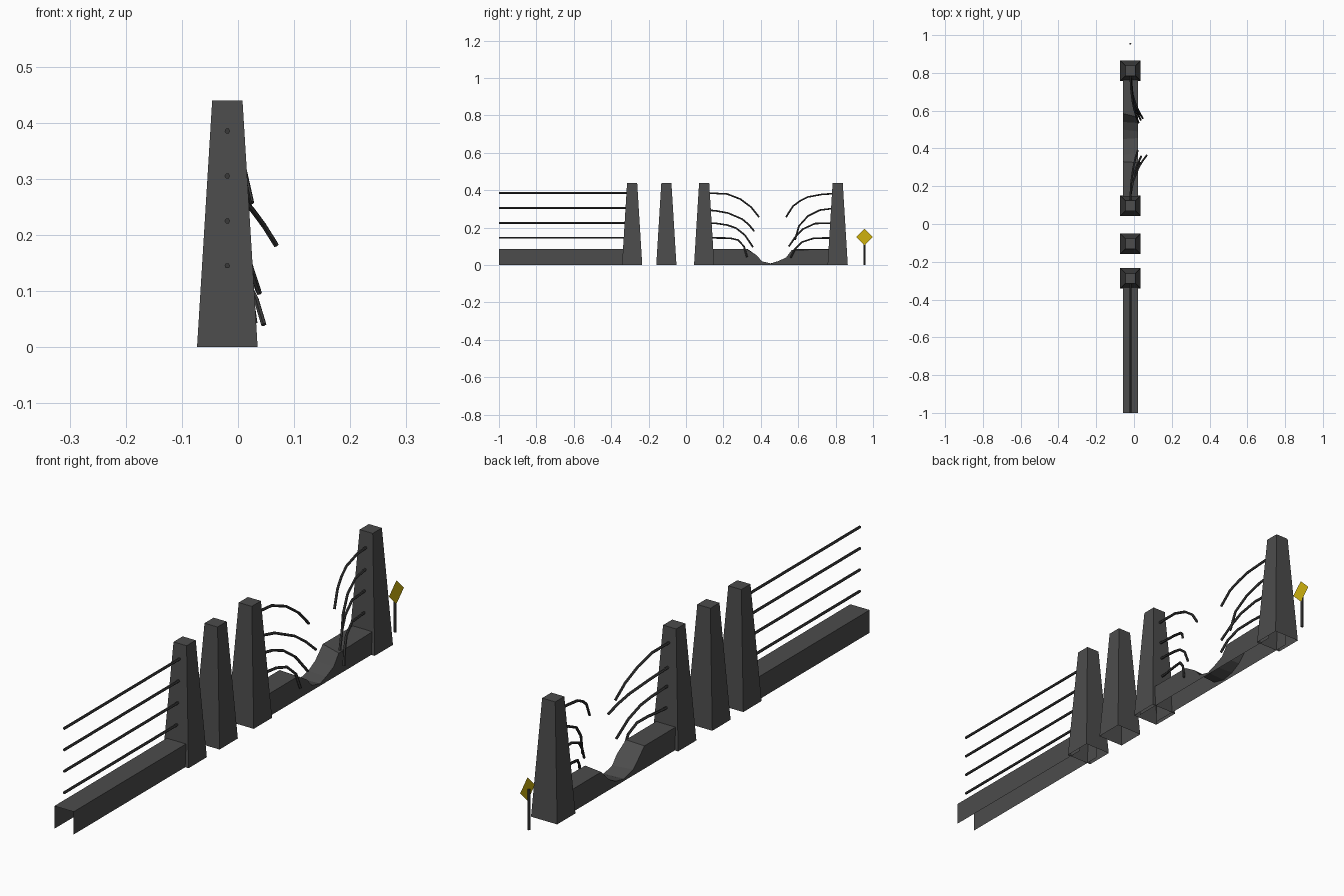
import bpy
import bmesh

if "Cube" in bpy.data.objects:
    bpy.data.objects.remove(bpy.data.objects["Cube"])

CX = -0.019  # centre line of the fence


def material(name, rgb):
    m = bpy.data.materials.new(name)
    m.diffuse_color = (*rgb, 1)
    m.use_nodes = True
    m.node_tree.nodes["Principled BSDF"].inputs["Base Color"].default_value = m.diffuse_color
    return m


concrete = material("dark grey concrete", (0.072, 0.072, 0.072))
metal = material("darker grey metal", (0.042, 0.042, 0.042))
yellow = material("warning yellow", (0.62, 0.44, 0.004))


def mesh_object(name, verts, faces, mat):
    me = bpy.data.meshes.new(name)
    me.from_pydata(verts, [], faces)
    bm = bmesh.new()
    bm.from_mesh(me)
    bmesh.ops.recalc_face_normals(bm, faces=bm.faces)
    bm.to_mesh(me)
    bm.free()
    me.materials.append(mat)
    ob = bpy.data.objects.new(name, me)
    bpy.context.collection.objects.link(ob)
    return ob


def pillar(name, y):
    """Tapered square post, open underneath."""
    corners = [(-1, -1), (1, -1), (1, 1), (-1, 1)]
    verts = [(CX + sx * h, y + sy * h, z)
             for h, z in ((0.054, 0), (0.027, 0.44)) for sx, sy in corners]
    faces = [(i, (i + 1) % 4, 4 + (i + 1) % 4, 4 + i) for i in range(4)]
    mesh_object(name, verts, faces + [(4, 5, 6, 7)], concrete)


def wall(name, left, right):
    """Open channel: two sides and a top that follow (y, z) profiles."""
    verts, faces = [], []
    for (yl, zl), (yr, zr) in zip(left, right):
        xl, xr = CX - 0.04, CX + 0.04
        verts += [(xl, yl, 0), (xl, yl, zl), (xr, yr, zr), (xr, yr, 0)]
    for k in range(len(left) - 1):
        a = 4 * k
        faces += [(a + j, a + j + 1, a + j + 5, a + j + 4) for j in range(3)]
    mesh_object(name, verts, faces, concrete)


def wire(name, points, radius=0.005):
    cu = bpy.data.curves.new(name, 'CURVE')
    cu.dimensions = '3D'
    cu.bevel_depth = radius
    cu.bevel_resolution = 1
    cu.use_fill_caps = True
    sp = cu.splines.new('POLY')
    sp.points.add(len(points) - 1)
    for p, co in zip(sp.points, points):
        p.co = (*co, 1)
    sp.use_smooth = False
    cu.materials.append(metal)
    bpy.context.collection.objects.link(bpy.data.objects.new(name, cu))


def torn_wire(name, yz, end_x):
    """Wire that bends sideways towards its broken end."""
    y0, y1 = yz[0][0], yz[-1][0]
    wire(name, [(CX + (end_x - CX) * ((y - y0) / (y1 - y0)) ** 2.5, y, z)
                for y, z in yz])


# Pillars
for n, y in enumerate((-0.288, -0.105, 0.097, 0.811), 1):
    pillar(f"pillar_{n}", y)

# Base walls: one whole, one broken in the middle
H = 0.085
whole = [(-1, H), (-0.288, H)]
wall("whole_wall", whole, whole)
wall("broken_wall",
     [(0.06, H), (0.33, H), (0.365, 0.05), (0.395, 0.022), (0.45, 0.008),
      (0.50, 0.018), (0.54, 0.04), (0.585, H), (0.811, H)],
     [(0.06, H), (0.325, H), (0.378, 0.052), (0.406, 0.02), (0.455, 0.008),
      (0.49, 0.02), (0.535, 0.04), (0.565, 0.08), (0.811, H)])

# Straight wires
for n, z in enumerate((0.145, 0.225, 0.305, 0.385), 1):
    wire(f"straight_wire_{n}", [(CX, -1, z), (CX, -0.288, z)])

# Torn wires beside the gap: (end x, path in y and z)
near = [
    (0.020, [(0.10, .383), (0.16, .383), (0.22, .380), (0.29, .353), (0.348, .31), (0.39, .257)]),
    (0.068, [(0.10, .295), (0.16, .290), (0.225, .278), (0.30, .246), (0.335, .217), (0.364, .182)]),
    (0.038, [(0.10, .225), (0.16, .223), (0.22, .214), (0.267, .198), (0.315, .16), (0.358, .096)]),
    (0.030, [(0.10, .145), (0.16, .145), (0.235, .144), (0.278, .134), (0.31, .10), (0.326, .043)]),
]
far = [
    (0.024, [(0.81, .383), (0.727, .378), (0.652, .364), (0.61, .343), (0.572, .315), (0.535, .257)]),
    (0.020, [(0.81, .306), (0.716, .294), (0.652, .262), (0.604, .209), (0.583, .134)]),
    (0.036, [(0.81, .225), (0.69, .222), (0.626, .193), (0.588, .155), (0.55, .10)]),
    (0.046, [(0.81, .145), (0.685, .144), (0.62, .123), (0.583, .086), (0.56, .04)]),
]
for side, wires in (("near", near), ("far", far)):
    for n, (end_x, yz) in enumerate(wires, 1):
        torn_wire(f"{side}_torn_wire_{n}", yz, end_x)

# Warning sign: post and flat diamond plate
SY, SZ, R = 0.954, 0.15, 0.044
wire("sign_post", [(CX, SY, 0), (CX, SY, SZ)], 0.0055)
mesh_object("sign_plate",
            [(CX + 0.006, SY + dy * R, SZ + dz * R)
             for dy, dz in ((-1, 0), (0, -1), (1, 0), (0, 1))],
            [(0, 1, 2, 3)], yellow)
